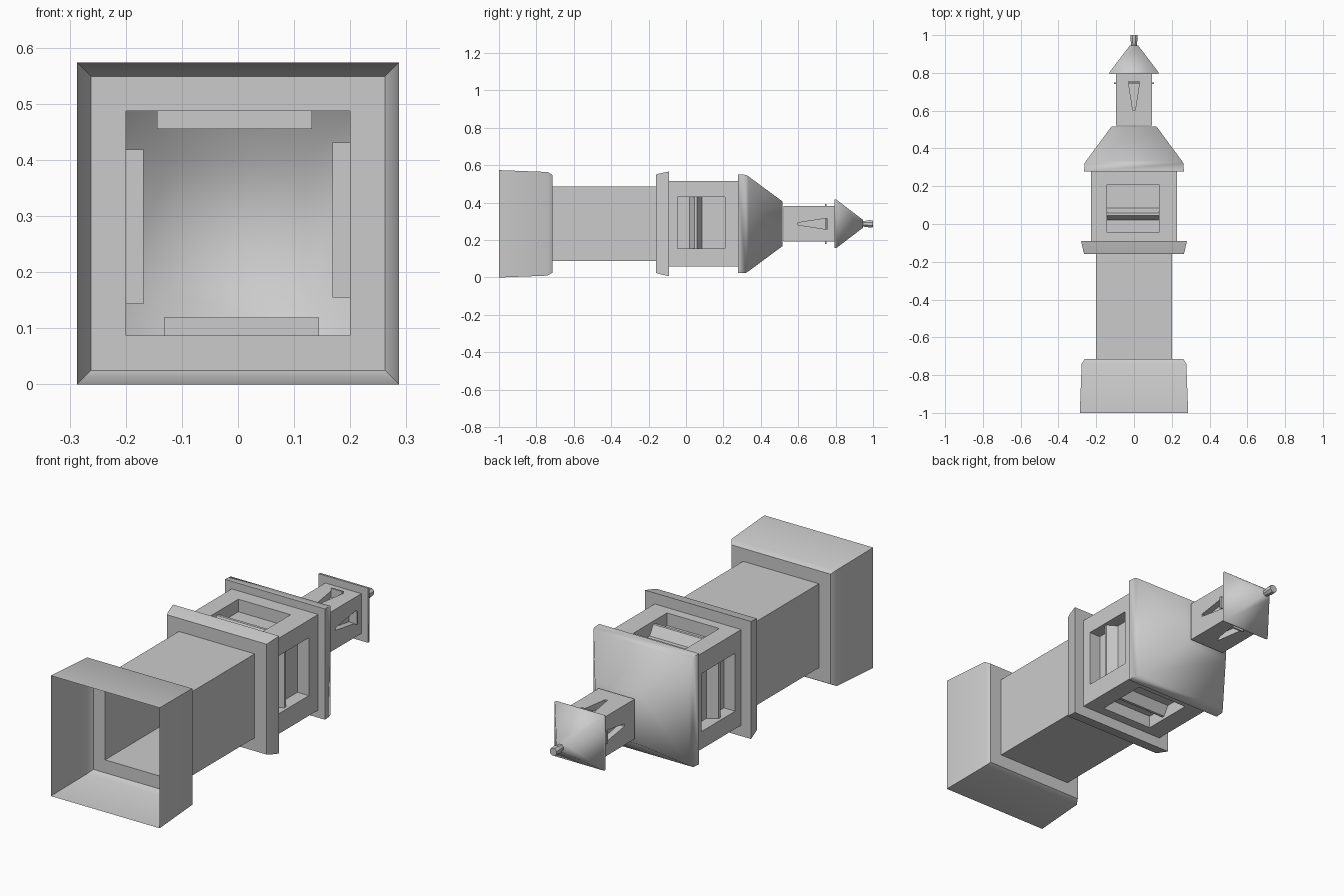
import bpy
import bmesh
import math
from mathutils import Matrix

if "Cube" in bpy.data.objects:
    bpy.data.objects.remove(bpy.data.objects["Cube"], do_unlink=True)

AXIS_HEIGHT = 0.287   # the tower lies along y at this height

stone = bpy.data.materials.new("grey_stone")
stone.use_nodes = True
GREY = (0.6, 0.6, 0.6, 1)
stone.diffuse_color = GREY
stone.node_tree.nodes["Principled BSDF"].inputs["Base Color"].default_value = GREY


def finish(bm, name, angle):
    """Turn a bmesh into a shaded object on the tower axis."""
    mesh = bpy.data.meshes.new(name)
    bm.to_mesh(mesh)
    bm.free()
    mesh.materials.append(stone)
    obj = bpy.data.objects.new(name, mesh)
    obj.location.z = AXIS_HEIGHT
    bpy.context.collection.objects.link(obj)
    bpy.ops.object.select_all(action='DESELECT')
    obj.select_set(True)
    bpy.context.view_layer.objects.active = obj
    bpy.ops.object.shade_smooth_by_angle(angle=math.radians(angle))
    return obj


def bridge(bm, a, b, closed=True):
    n = len(a)
    for i in range(n if closed else n - 1):
        j = (i + 1) % n
        bm.faces.new((a[i], a[j], b[j], b[i]))


def shell(name, profile, cap=False, sides=4, angle=30):
    """Loft a square (or n-sided) section along (y, half width) pairs."""
    bm = bmesh.new()
    scale = 1 / math.cos(math.pi / sides)
    rings = []
    for y, half in profile:
        ring = []
        for k in range(sides):
            t = 2 * math.pi * (k + 0.5) / sides
            r = half * scale
            ring.append(bm.verts.new((r * math.cos(t), y, r * math.sin(t))))
        rings.append(ring)
    for a, b in zip(rings, rings[1:]):
        bridge(bm, b, a)
    if cap:
        bm.faces.new(rings[-1][::-1])
    return finish(bm, name, angle)


def windowed_box(name, y0, y1, half, hole, depth, bar):
    """Four-sided wall with a recessed pocket and a bar in each side.
    The bar is (half length, centre offset, section of (y, height) points)."""
    bm = bmesh.new()
    outer = [(-half, y0), (half, y0), (half, y1), (-half, y1)]
    length, shift, section = bar
    for k in range(4):
        turn = Matrix.Rotation(k * math.pi / 2, 4, 'Y')

        def points(outline, height):
            return [bm.verts.new(turn @ Matrix.Translation((u, v, height)).translation)
                    for u, v in outline]

        wall = points(outer, half)
        edge = points(hole, half)
        floor = points(hole, half - depth)
        bridge(bm, wall, edge)
        bridge(bm, edge, floor)
        bm.faces.new(floor)
        # Bar standing in the pocket
        ends = []
        for u in (shift - length, shift + length):
            ends.append([points([(u, v)], half - depth + h)[0] for v, h in section])
        bridge(bm, ends[0], ends[1], closed=False)
        bm.faces.new(ends[0])
        bm.faces.new(ends[1][::-1])
    bmesh.ops.remove_doubles(bm, verts=bm.verts, dist=1e-5)
    return finish(bm, name, 30)


def rect(u0, u1, v0, v1):
    return [(u0, v0), (u1, v0), (u1, v1), (u0, v1)]


# Open flared foot, with a flat ring running in to the shaft
shell("base", [(-1, .287), (-.74, .277), (-.715, .262), (-.715, .2)])
shell("shaft", [(-.715, .2), (-.16, .2)])
shell("collar", [(-.16, .2), (-.16, .263), (-.145, .268), (-.09, .28), (-.09, .228)])

# Body with a recessed, barred window in each side
windowed_box("body", -.09, .28, .228, rect(-.144, .132, -.045, .208), .06,
             (.138, -.006, [(.02, 0), (.045, .045), (.058, .045), (.085, 0)]))

# Hipped main roof, its slopes softly shaded together
shell("main_roof", [(.278, .228), (.278, .264), (.32, .262), (.335, .253), (.515, .12)],
      cap=True, angle=75)

# Lantern with tapering slots and thin sills
shell("lantern_foot", [(.522, .01), (.522, .095)])
slot = [(-.006, .6), (.006, .6), (.03, .755), (-.03, .755)]
windowed_box("lantern", .522, .795, .095, slot, .03,
             (.03, 0, [(.742, 0), (.742, .042), (.75, .042), (.75, 0)]))

# Small roof and finial
shell("lantern_roof", [(.793, .09), (.793, .13), (.803, .13), (.945, .022)],
      cap=True, angle=75)
shell("finial", [(.94, .015), (.96, .016), (.98, .02), (1, .018)], cap=True, sides=8)
